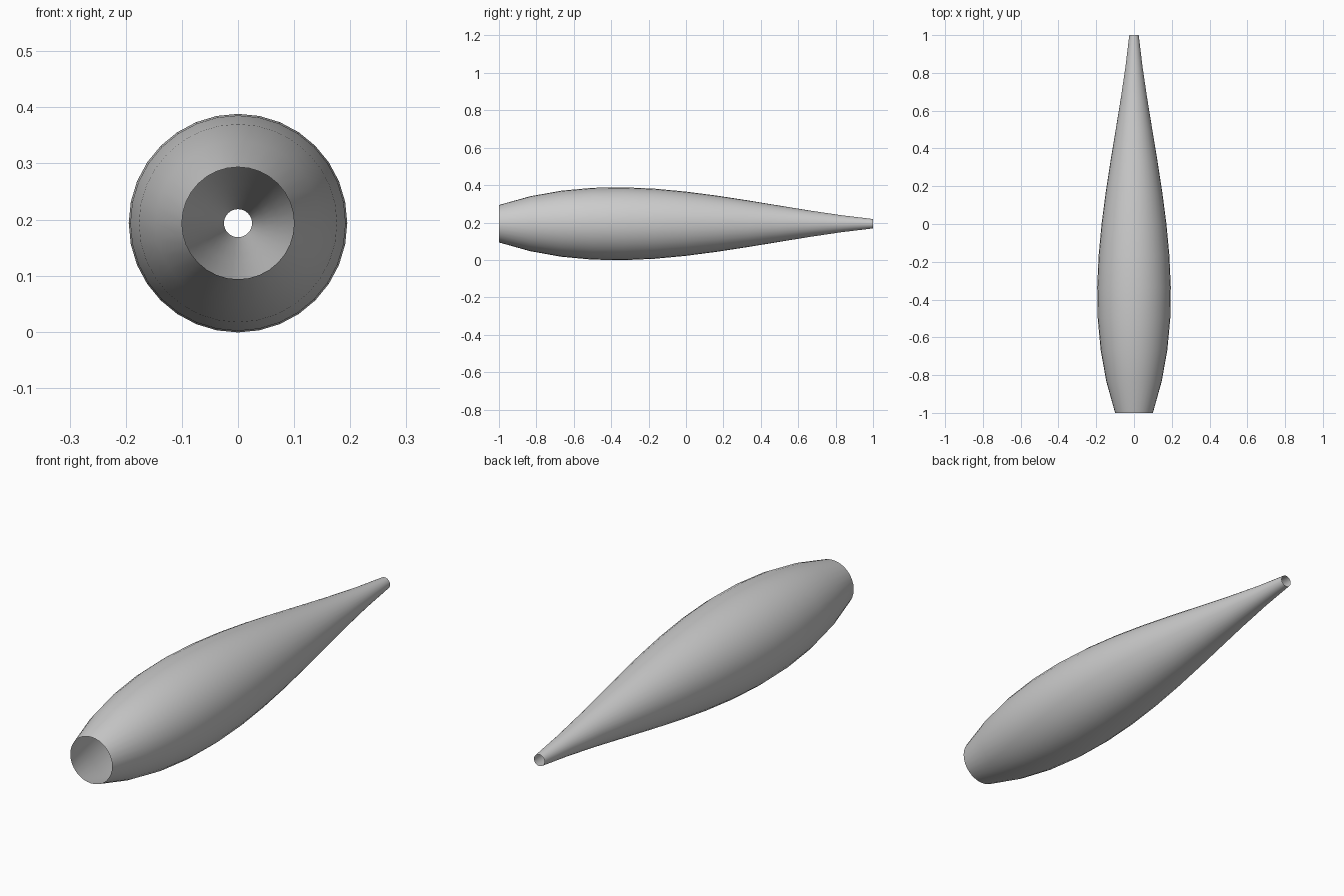
import bpy, bmesh, math

if "Cube" in bpy.data.objects:
    bpy.data.objects.remove(bpy.data.objects["Cube"])

SIDES, STEPS = 32, 12
CENTRE_Z = 0.1935
# Bezier radii for the profile, front mouth to rear tip
R0, R1, R2, R3 = 0.10, 0.323, 0.093, 0.025


def radius(t):
    s = 1 - t
    return R0*s**3 + 3*R1*s*s*t + 3*R2*s*t*t + R3*t**3


# Open-ended tapered shell, lathed around the y axis
bm = bmesh.new()
rings = []
for i in range(STEPS + 1):
    t = i / STEPS
    r = radius(t)
    rings.append([bm.verts.new((r*math.sin(2*math.pi*k/SIDES), 2*t - 1,
                                CENTRE_Z + r*math.cos(2*math.pi*k/SIDES)))
                  for k in range(SIDES)])
for a, b in zip(rings, rings[1:]):
    for k in range(SIDES):
        n = (k + 1) % SIDES
        bm.faces.new((a[k], b[k], b[n], a[n])).smooth = True
bm.normal_update()
# Make the faces point outward
f = next(iter(bm.faces))
c = f.calc_center_median()
if f.normal.x*c.x + f.normal.z*(c.z - CENTRE_Z) < 0:
    bmesh.ops.reverse_faces(bm, faces=list(bm.faces))

mesh = bpy.data.meshes.new("tapered_shell")
bm.to_mesh(mesh)
bm.free()
shell = bpy.data.objects.new("tapered_shell", mesh)
bpy.context.collection.objects.link(shell)
